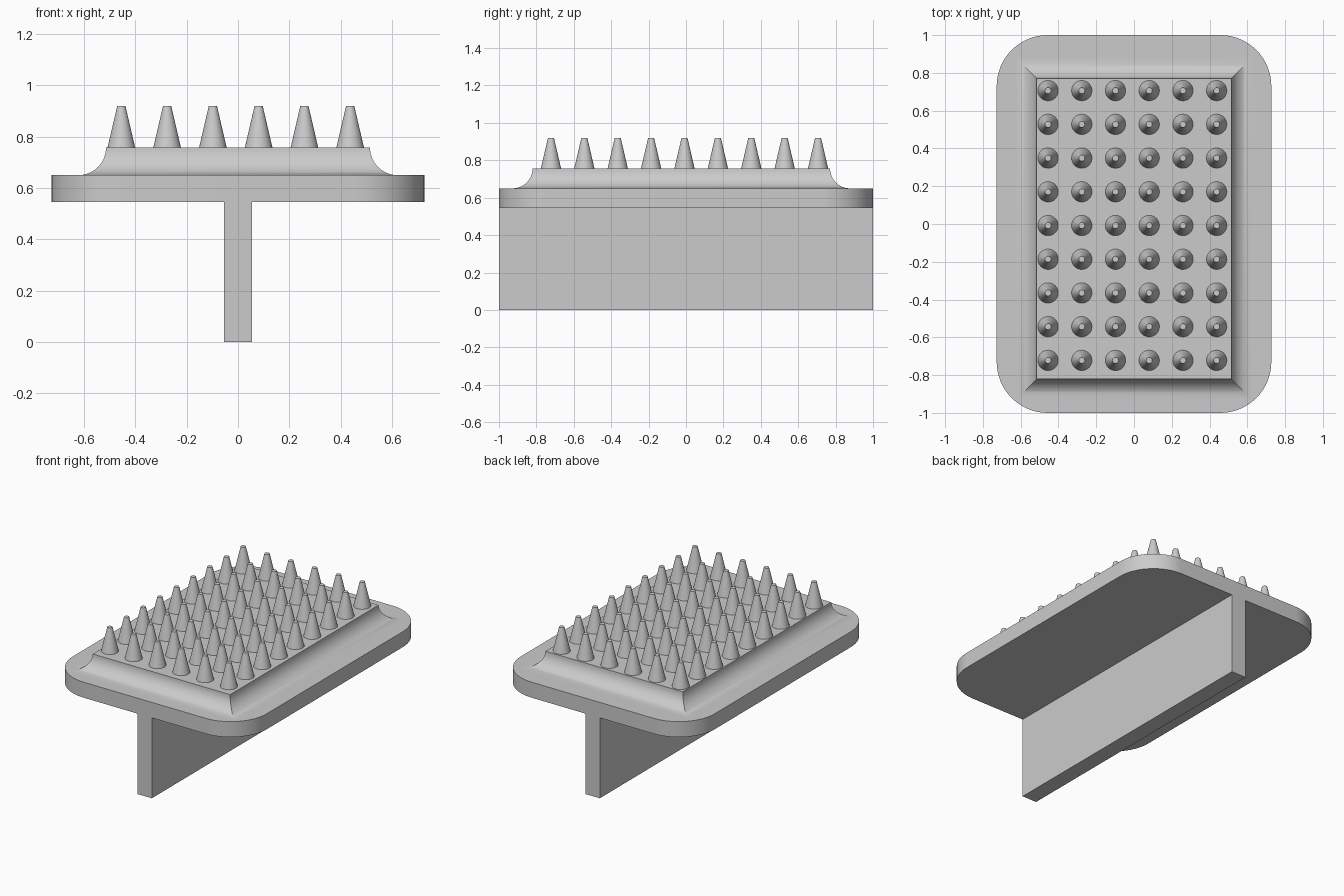
import bpy, bmesh, math
from mathutils import Matrix, Vector

cube = bpy.data.objects.get("Cube")
if cube:
    bpy.data.objects.remove(cube, do_unlink=True)

grey = bpy.data.materials.new("plain grey")
grey.use_nodes = True
COLOUR = (0.6, 0.6, 0.6, 1)
grey.diffuse_color = COLOUR
grey.node_tree.nodes["Principled BSDF"].inputs["Base Color"].default_value = COLOUR


def finish(bm, name):
    """Turn a bmesh into an object, smooth except at sharp edges."""
    bmesh.ops.recalc_face_normals(bm, faces=bm.faces)
    for f in bm.faces:
        f.smooth = True
    for e in bm.edges:
        e.smooth = e.calc_face_angle(0) < math.radians(30)
    mesh = bpy.data.meshes.new(name)
    bm.to_mesh(mesh)
    bm.free()
    mesh.materials.append(grey)
    obj = bpy.data.objects.new(name, mesh)
    bpy.context.collection.objects.link(obj)
    return obj


def box(x, y, z0, z1):
    bm = bmesh.new()
    size = Matrix.Diagonal((2 * x, 2 * y, z1 - z0, 1))
    bmesh.ops.create_cube(bm, size=1, matrix=Matrix.Translation((0, 0, (z0 + z1) / 2)) @ size)
    return bm


PLATE_BOTTOM, PLATE_TOP, PAD_TOP = 0.545, 0.65, 0.757

# Upright handle fin
finish(box(0.054, 1, 0, PLATE_BOTTOM), "handle_fin")

# Base plate with rounded corners
bm = box(0.727, 1, PLATE_BOTTOM, PLATE_TOP)
uprights = [e for e in bm.edges if abs(e.verts[0].co.z - e.verts[1].co.z) > 0.01]
bmesh.ops.bevel(bm, geom=uprights, offset=0.27, segments=16, profile=0.5, affect='EDGES')
finish(bm, "base_plate")

# Raised pad with a concave flare down to the plate
bm = bmesh.new()
STEPS, FLARE = 14, PAD_TOP - PLATE_TOP
rings = []
for i in range(STEPS + 1):
    a = math.pi / 2 * i / STEPS
    out = FLARE * (1 - math.cos(a))
    z = PAD_TOP - FLARE * math.sin(a)
    x, front, back = 0.515 + out, -0.82 - out, 0.77 + out
    rings.append([bm.verts.new(p) for p in
                  ((-x, front, z), (x, front, z), (x, back, z), (-x, back, z))])
for upper, lower in zip(rings, rings[1:]):
    for j in range(4):
        k = (j + 1) % 4
        bm.faces.new((upper[j], lower[j], lower[k], upper[k]))
bm.faces.new(rings[0])
bm.faces.new(rings[-1])
finish(bm, "raised_pad")

# Grid of blunt spikes
bm = bmesh.new()
HEIGHT = 0.92 - PAD_TOP
bmesh.ops.create_cone(bm, cap_ends=True, segments=32, radius1=0.054, radius2=0.016,
                      depth=HEIGHT, matrix=Matrix.Translation((0, 0, HEIGHT / 2)))
spikes = finish(bm, "spikes")
spikes.location = (-0.455, -0.722, PAD_TOP)
for label, count, step in (("columns", 6, (0.1785, 0, 0)), ("rows", 9, (0, 0.1785, 0))):
    mod = spikes.modifiers.new(label, 'ARRAY')
    mod.count = count
    mod.use_relative_offset = False
    mod.use_constant_offset = True
    mod.constant_offset_displace = Vector(step)
